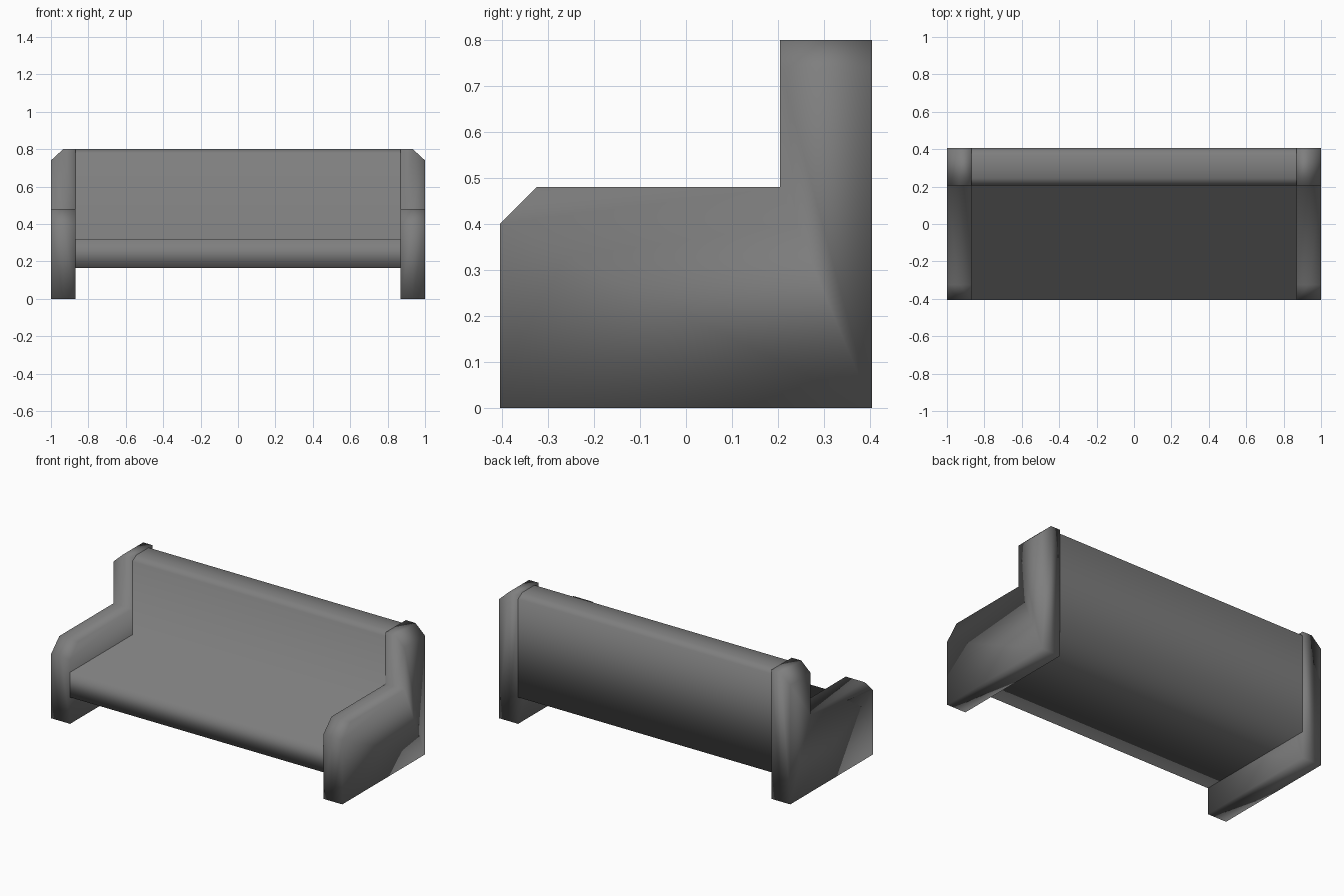
import bpy
import bmesh

cube = bpy.data.objects.get("Cube")
if cube:
    bpy.data.objects.remove(cube, do_unlink=True)

grey = bpy.data.materials.new("grey_fabric")
grey.use_nodes = True
colour = (0.21, 0.21, 0.21, 1)
grey.diffuse_color = colour
grey.node_tree.nodes["Principled BSDF"].inputs["Base Color"].default_value = colour


def loft(name, rings, caps):
    """Skin a row of (x, profile) rings, each profile a list of (y, z)."""
    bm = bmesh.new()
    rows = [[bm.verts.new((x, y, z)) for y, z in prof] for x, prof in rings]
    for a, b in zip(rows, rows[1:]):
        for i in range(len(a)):
            j = (i + 1) % len(a)
            bm.faces.new((a[i], a[j], b[j], b[i]))
    if caps:
        bm.faces.new(rows[0])
        bm.faces.new(rows[-1])
    bmesh.ops.recalc_face_normals(bm, faces=bm.faces)
    for face in bm.faces:
        face.smooth = True
    mesh = bpy.data.meshes.new(name)
    bm.to_mesh(mesh)
    bm.free()
    mesh.materials.append(grey)
    obj = bpy.data.objects.new(name, mesh)
    bpy.context.collection.objects.link(obj)
    return obj


FRONT, BACK, STEP = -0.405, 0.405, 0.205
INNER, OUTER = 0.87, 1.0

# Seat and backrest: one L-shaped section with softened top edges
section = [(FRONT, 0.165), (FRONT, 0.32), (STEP, 0.32), (STEP, 0.775),
           (STEP + 0.04, 0.8), (BACK - 0.04, 0.8), (BACK, 0.775), (BACK, 0.165)]
loft("seat_and_backrest", [(-INNER, section), (INNER, section)], False)


# End panels: armrest and backrest end, with the top outer edge cut off
def end_profile(top):
    return [(FRONT, 0), (FRONT, 0.4), (-0.325, 0.48), (STEP, 0.48),
            (STEP, top), (BACK, top), (BACK, 0)]


for side, sign in (("left", 1), ("right", -1)):
    rings = [(sign * INNER, end_profile(0.8)),
             (sign * 0.935, end_profile(0.8)),
             (sign * OUTER, end_profile(0.74))]
    loft(side + "_end_panel", rings, True)
